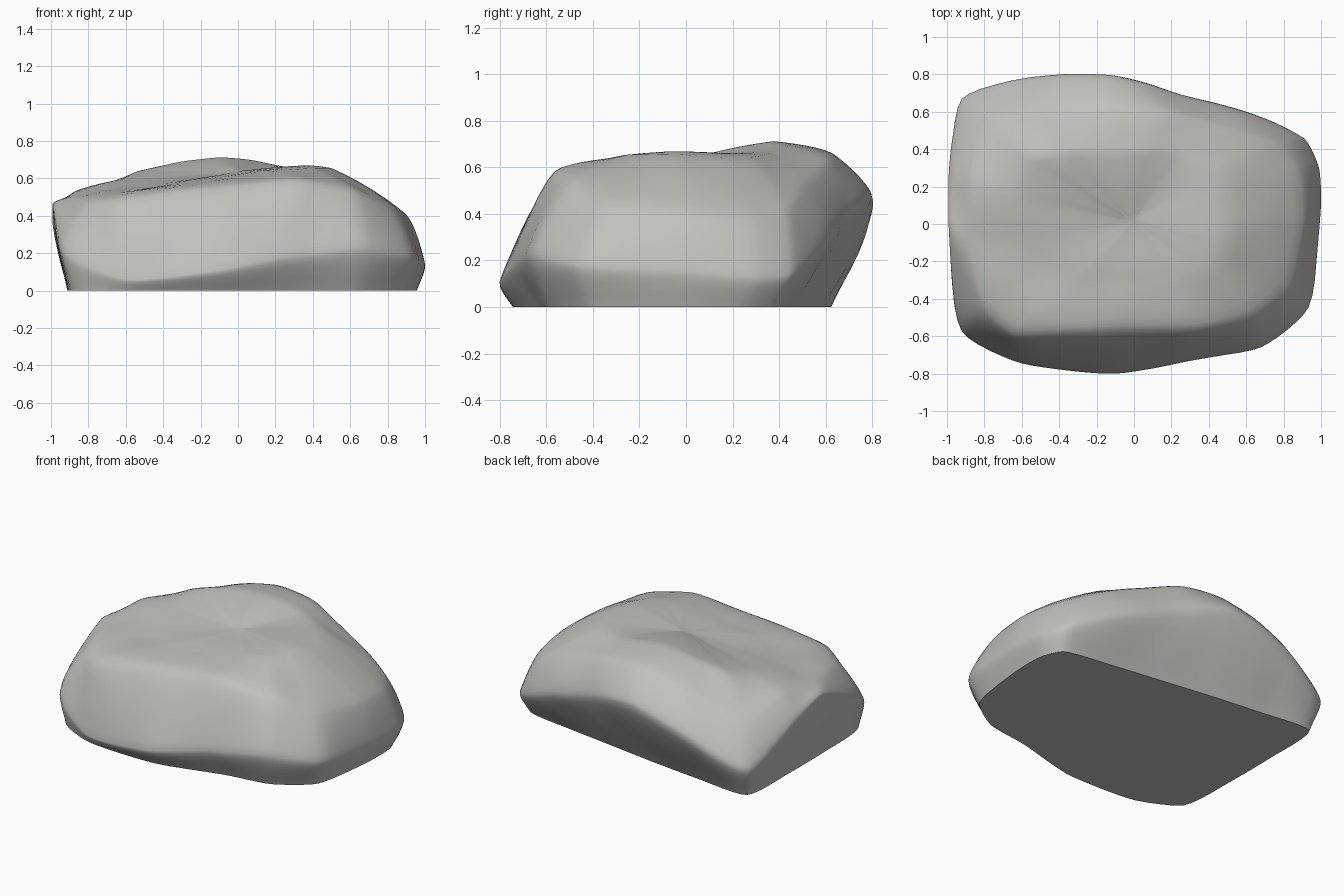
import bpy
import bmesh
from mathutils import Vector, noise

default = bpy.data.objects.get("Cube")
if default:
    bpy.data.objects.remove(default, do_unlink=True)

AROUND = 6   # spline steps between neighbouring columns
UPWARD = 7   # spline steps between neighbouring rings
ROUNDNESS = 0.65

# Four contour rings, counterclockwise from the left side (+x)
ground_ring = [(.95, 0), (.95, .25), (.88, .39), (.55, .45),
               (.2, .5), (-.15, .55), (-.5, .59), (-.88, .61),
               (-.91, .2), (-.91, -.15), (-.88, -.57), (-.6, -.72),
               (-.1, -.74), (.35, -.63), (.65, -.58), (.88, -.41)]
widest_ring = [(1, .05, .15), (.99, .3, .13), (.91, .46, .14), (.6, .6, .27),
               (.2, .71, .4), (-.13, .8, .48), (-.55, .785, .36), (-.92, .67, .2),
               (-.99, .25, .39), (-.99, -.04, .46), (-.92, -.57, .2), (-.6, -.745, .06),
               (-.1, -.8, .11), (.3, -.73, .19), (.68, -.66, .23), (.93, -.45, .18)]
shoulder_ring = [(.9, 0, .41), (.87, .28, .39), (.76, .43, .42), (.5, .51, .53),
                 (.15, .61, .63), (-.15, .63, .66), (-.45, .61, .59), (-.8, .53, .45),
                 (-.87, .22, .53), (-.87, -.12, .51), (-.8, -.43, .48), (-.63, -.59, .48),
                 (-.1, -.57, .55), (.33, -.56, .58), (.62, -.49, .53), (.81, -.33, .45)]
crown_ring = [(.45, 0, .67), (.43, .15, .665), (.38, .26, .66), (.22, .34, .67),
              (.06, .36, .7), (-.1, .34, .715), (-.3, .35, .69), (-.5, .33, .65),
              (-.56, .15, .6), (-.52, -.05, .57), (-.45, -.2, .56), (-.3, -.28, .58),
              (-.05, -.28, .61), (.2, -.27, .645), (.36, -.22, .66), (.44, -.1, .67)]
crown_centre = Vector((0, .02, .635))


def spline(a, b, c, d, t):
    """Curve from b to c whose slopes follow the chord lengths, so it never swells."""
    before, span, after = (b - a).length, (c - b).length, (d - c).length
    leave = (c - a) * (ROUNDNESS * span / (before + span))
    arrive = (d - b) * (ROUNDNESS * span / (span + after))
    ease = t * t * (3 - 2 * t)
    return b.lerp(c, ease) + leave * (t * (1 - t) ** 2) - arrive * (t * t * (1 - t))


def closed_curve(points):
    pts = [Vector((*p, 0)) if len(p) == 2 else Vector(p) for p in points]
    n = len(pts)
    return [spline(pts[i - 1], pts[i], pts[(i + 1) % n], pts[(i + 2) % n], k / AROUND)
            for i in range(n) for k in range(AROUND)]


def rising_curve(points, beyond):
    """Curve through one column, ending just short of the crown centre."""
    pts = [points[0] * 2 - points[1], *points, beyond]
    return [spline(*pts[i:i + 4], k / UPWARD)
            for i in range(len(points) - 1) for k in range(UPWARD)]


def weather(p):
    """Slight unevenness that fades out at the ground."""
    fade = min(1, max(0, p.z) * 5)
    p = p + noise.noise_vector(p * 4) * 0.008 * fade
    p.z = max(0, p.z)
    return p


# Loft the rings into one skin
rings = [closed_curve(r) for r in (ground_ring, widest_ring, shoulder_ring, crown_ring)]
count = len(rings[0])
columns = []
for i in range(count):
    opposite = rings[-1][(i + count // 2) % count]
    columns.append(rising_curve([r[i] for r in rings] + [crown_centre], opposite))

bm = bmesh.new()
grid = [[bm.verts.new(weather(p)) for p in col] for col in columns]
tip = bm.verts.new(weather(crown_centre))
for i in range(count):
    here, beside = grid[i], grid[(i + 1) % count]
    for j in range(len(here) - 1):
        bm.faces.new((here[j], beside[j], beside[j + 1], here[j + 1]))
    bm.faces.new((here[-1], beside[-1], tip))

# Soften the hollow in the crown
hollow = [v for col in grid for v in col[-UPWARD:]] + [tip]
for _ in range(12):
    bmesh.ops.smooth_vert(bm, verts=hollow, factor=0.5, use_axis_z=True)

# Flat underside
bm.faces.new([col[0] for col in reversed(grid)])
bmesh.ops.recalc_face_normals(bm, faces=bm.faces)

mesh = bpy.data.meshes.new("boulder")
bm.to_mesh(mesh)
bm.free()
boulder = bpy.data.objects.new("boulder", mesh)
bpy.context.collection.objects.link(boulder)

# Stone colour
stone = bpy.data.materials.new("warm grey stone")
stone.use_nodes = True
colour = (.54, .53, .505, 1)
stone.diffuse_color = colour
stone.node_tree.nodes["Principled BSDF"].inputs["Base Color"].default_value = colour
mesh.materials.append(stone)

# Smooth skin with a crisp base edge
bpy.ops.object.select_all(action="DESELECT")
boulder.select_set(True)
bpy.context.view_layer.objects.active = boulder
bpy.ops.object.shade_smooth_by_angle(angle=0.7)
